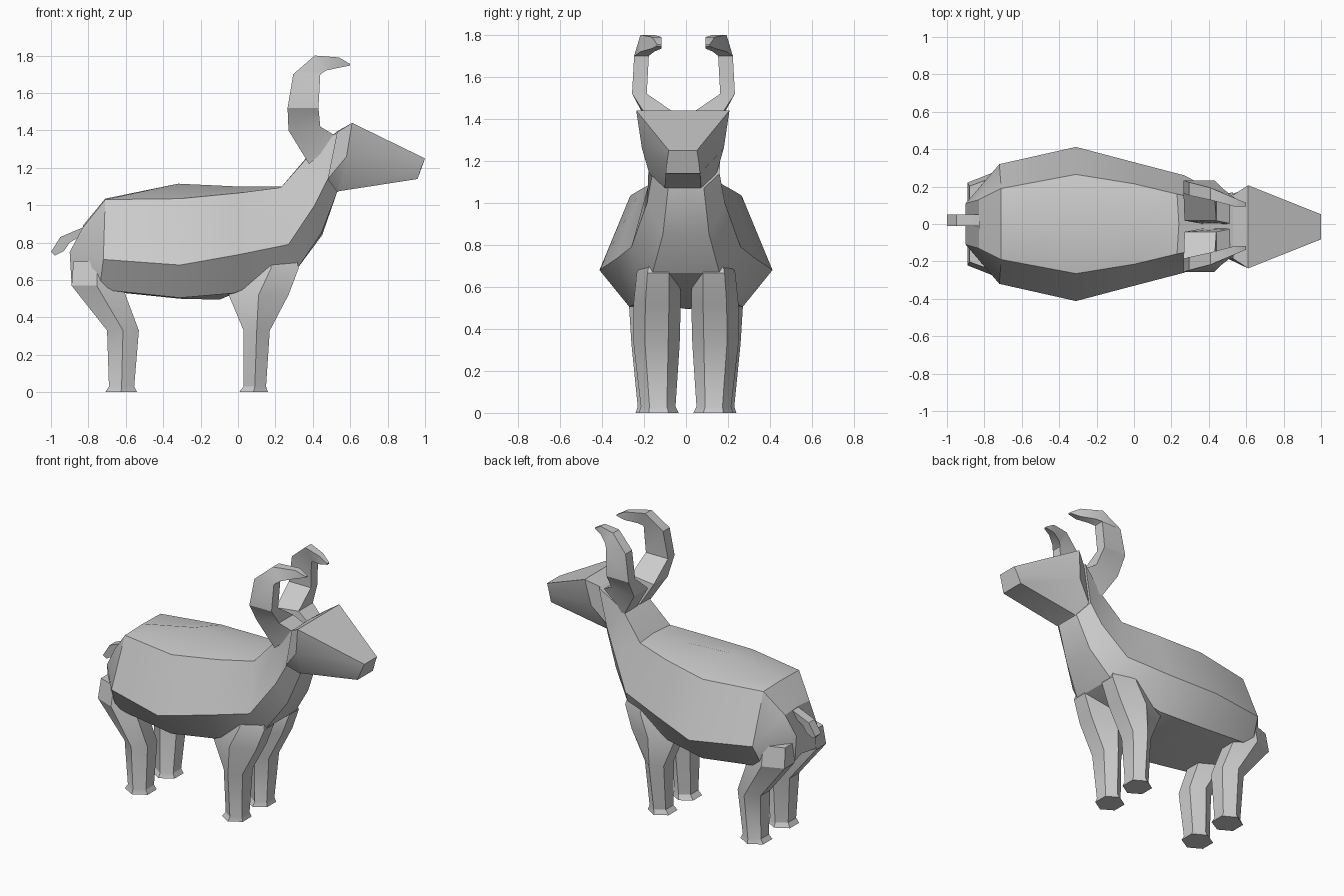
import bpy, bmesh, math


def loft(name, rings, smooth=28):
    """Skin a row of equal-count point rings and cap both ends."""
    bm = bmesh.new()
    vr = [[bm.verts.new(p) for p in r] for r in rings]
    n = len(rings[0])
    for a, b in zip(vr, vr[1:]):
        for i in range(n):
            j = (i + 1) % n
            bm.faces.new((a[i], a[j], b[j], b[i]))
    bm.faces.new(vr[0])
    bm.faces.new(vr[-1][::-1])
    bmesh.ops.recalc_face_normals(bm, faces=bm.faces)
    me = bpy.data.meshes.new(name)
    bm.to_mesh(me)
    bm.free()
    ob = bpy.data.objects.new(name, me)
    bpy.context.collection.objects.link(ob)
    bpy.ops.object.select_all(action='DESELECT')
    ob.select_set(True)
    bpy.context.view_layer.objects.active = ob
    bpy.ops.object.shade_smooth_by_angle(angle=math.radians(smooth))
    return ob


def section(top, edge, wide, low, bottom, dy=0):
    """Mirror a half section (spine, edge, side, lower, belly) to a full ring."""
    half = [edge, wide, low]
    ring = [(top[0], 0, top[1])] + half + [(bottom[0], 0, bottom[1])]
    ring += [(x, -y, z) for x, y, z in half[::-1]]
    return [(x, y + dy, z) for x, y, z in ring]


# Torso and neck
body = [
    ((-.83, .89), (-.83, .13, .88), (-.90, .11, .75), (-.89, .11, .58), (-.86, .58)),
    ((-.71, 1.035), (-.71, .19, 1.03), (-.72, .32, .71), (-.74, .24, .55), (-.70, .54)),
    ((-.32, 1.115), (-.31, .265, 1.035), (-.31, .412, .68), (-.31, .27, .505), (-.31, .50)),
    ((0, 1.10), (0, .215, 1.065), (0, .33, .735), (-.02, .22, .53), (-.10, .495)),
    ((.24, 1.10), (.23, .16, 1.095), (.27, .26, .79), (.32, .16, .665), (.32, .665)),
    ((.38, 1.27), (.38, .13, 1.265), (.41, .185, 1.0), (.445, .11, .85), (.45, .84)),
    ((.53, 1.395), (.53, .17, 1.39), (.48, .16, 1.14), (.53, .085, 1.07), (.53, 1.07)),
]
loft("body_and_neck", [section(*s) for s in body])

# Wedge head
head = [
    ((.53, 1.395), (.53, .17, 1.39), (.48, .16, 1.14), (.53, .085, 1.07), (.53, 1.07)),
    ((.61, 1.44), (.61, .222, 1.44), (.58, .195, 1.26), (.54, .087, 1.075), (.54, 1.075)),
    ((1.0, 1.25), (1.0, .067, 1.25), (.98, .075, 1.20), (.96, .082, 1.14), (.96, 1.14)),
]
loft("head", [section(*s, dy=-.015) for s in head], 20)

# Tail
tail = [(-.80, .90, .86), (-.82, .885, .80), (-.95, .83, .755), (-1.0, .75, .73)]
lower_x = (-.80, -.90, -.93, -.98)
loft("tail", [[(x, .01, zt), (x, .05, zt), (lx, .045, zb), (lx, -.005, zb), (x, -.012, zt)]
              for (x, zt, zb), lx in zip(tail, lower_x)])

# Curved horns: outer x z, inner x z, inner y, outer y
horn = [
    (.38, 1.22, .54, 1.36, .01, .14),
    (.27, 1.40, .44, 1.42, .03, .18),
    (.265, 1.52, .43, 1.52, .175, .245),
    (.295, 1.70, .44, 1.70, .165, .235),
    (.41, 1.80, .47, 1.72, .14, .205),
    (.54, 1.79, .54, 1.735, .105, .15),
    (.60, 1.755, .60, 1.747, .105, .125),
]

# Hexagonal leg sections: z, x min, x max, y min, y max
front_leg = [
    (.76, .02, .30, .06, .20),
    (.665, .03, .325, .03, .235),
    (.52, -.05, .27, .025, .25),
    (.33, .03, .17, .03, .25),
    (.03, .03, .15, .05, .215),
    (0, .005, .16, .035, .225),
]
back_leg = [
    (.70, -.88, -.62, .06, .25),
    (.57, -.89, -.62, .06, .275),
    (.33, -.70, -.53, .05, .26),
    (.03, -.69, -.555, .06, .23),
    (0, -.71, -.54, .045, .24),
]


def hexagon(z, x0, x1, y0, y1, side):
    cx, cy, rx, ry = (x0 + x1) / 2, (y0 + y1) / 2, (x1 - x0) / 2, (y1 - y0) / 2
    k = math.cos(math.pi / 6)
    angles = [math.pi / 6 + i * math.pi / 3 for i in range(6)]
    return [(cx + rx * math.cos(a) / k, side * (cy + ry * math.sin(a)), z) for a in angles]


for side, tag in ((1, "left"), (-1, "right")):
    loft("front_leg_" + tag, [hexagon(*s, side) for s in front_leg])
    loft("back_leg_" + tag, [hexagon(*s, side) for s in back_leg])
    loft("horn_" + tag, [[(ox, side * ya - .012, oz), (ox, side * yb - .012, oz),
                          (ix, side * yb - .012, iz), (ix, side * ya - .012, iz)]
                         for ox, oz, ix, iz, ya, yb in horn])
